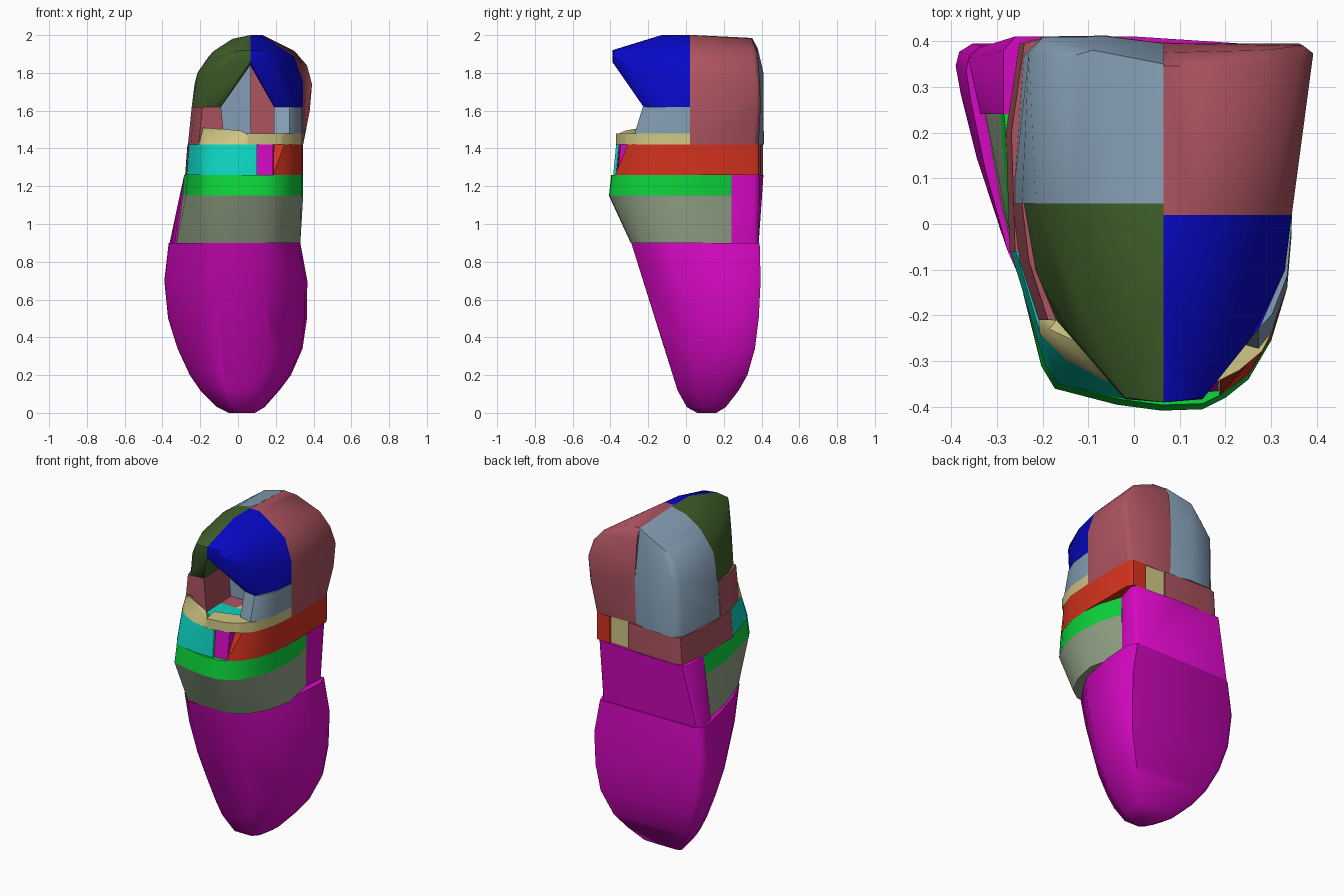
import bpy, bmesh, math

cube = bpy.data.objects.get("Cube")
if cube:
    bpy.data.objects.remove(cube, do_unlink=True)


def material(name, rgb):
    lin = [((c / 255 + 0.055) / 1.055) ** 2.4 if c > 10 else c / 255 / 12.92 for c in rgb]
    m = bpy.data.materials.new(name)
    m.use_nodes = True
    m.diffuse_color = (*lin, 1)
    m.node_tree.nodes["Principled BSDF"].inputs["Base Color"].default_value = (*lin, 1)
    return m


magenta = material("magenta", (214, 8, 194))
green = material("bright green", (12, 214, 60))
sage = material("sage", (146, 162, 134))
teal = material("teal", (12, 212, 192))
red = material("red", (212, 50, 30))
beige = material("beige", (208, 199, 132))
slate = material("slate blue", (132, 158, 180))
rose = material("rose", (172, 83, 95))
blue = material("deep blue", (8, 8, 200))
olive = material("olive", (65, 97, 43))


def hull(name, mat, points):
    """Convex solid around a few corner points."""
    bm = bmesh.new()
    for p in points:
        bm.verts.new(p)
    res = bmesh.ops.convex_hull(bm, input=bm.verts)
    loose = {v for v in res["geom_interior"] + res["geom_unused"]
             if isinstance(v, bmesh.types.BMVert)}
    bmesh.ops.delete(bm, geom=list(loose), context='VERTS')
    bmesh.ops.dissolve_limit(bm, angle_limit=math.radians(1), verts=bm.verts, edges=bm.edges)
    bmesh.ops.recalc_face_normals(bm, faces=bm.faces)
    me = bpy.data.meshes.new(name)
    bm.to_mesh(me)
    bm.free()
    me.materials.append(mat)
    ob = bpy.data.objects.new(name, me)
    bpy.context.collection.objects.link(ob)
    bpy.ops.object.select_all(action='DESELECT')
    ob.select_set(True)
    bpy.context.view_layer.objects.active = ob
    bpy.ops.object.shade_smooth_by_angle(angle=math.radians(48))


def slab(name, mat, z0, low, z1, high):
    """Convex solid between a lower and an upper outline."""
    hull(name, mat, [(x, y, z0) for x, y in low] + [(x, y, z1) for x, y in high])


# Lower body: one cross-section scaled to each height (z, x min, x max, y front, y back)
section = [(-.33, 0), (.45, 0), (.83, .3), (.97, .65), (1, .89), (.92, 1),
           (-.9, 1), (-.98, .97), (-1, .92), (-.97, .82), (-.88, .6), (-.74, .34), (-.54, .11)]
rings = [(0, -.05, .09, .06, .16), (.03, -.11, .14, .005, .21), (.12, -.2, .22, -.045, .28),
         (.2, -.255, .28, -.07, .325), (.34, -.32, .342, -.112, .365),
         (.5, -.37, .365, -.16, .385), (.7, -.39, .367, -.225, .395),
         (.9, -.367, .33, -.29, .39)]
hull("lower_body", magenta,
     [((a + b) / 2 + u * (b - a) / 2, c + v * (d - c), z)
      for z, a, b, c, d in rings for u, v in section])

# Upper back block
hull("back_block", magenta,
     [(-.335, .24, .9), (-.362, .36, .9), (-.34, .385, .9), (.28, .385, .9), (.3, .36, .9),
      (.285, .24, .9), (.29, .24, 1.26), (.325, .36, 1.26),
      (.305, .39, 1.26), (0, .41, 1.26), (-.26, .41, 1.26), (-.285, .38, 1.26),
      (-.285, .24, 1.26)])

# Two stacked bands in front of it
band = [(-.284, .24), (-.268, 0), (-.195, -.31), (-.165, -.36), (-.03, -.395), (.06, -.408),
        (.15, -.405), (.2, -.38), (.25, -.34), (.3, -.255), (.335, -.14), (.345, -.02),
        (.335, .1), (.29, .24)]
waist = [(-.325, .24), (-.29, .04), (-.21, -.2), (-.14, -.28), (-.05, -.29), (.1, -.293),
         (.17, -.285), (.24, -.235), (.3, -.12), (.33, .02), (.285, .24)]
slab("chest_band", sage, .9, waist, 1.15, [(x - (.008 if x < 0 else 0), y) for x, y in band])
slab("neck_band", green, 1.15, [(x - (.008 if x < 0 else 0), y) for x, y in band],
     1.26, [(x, y * .97 if y < 0 else y) for x, y in band])

# Collar pieces sitting on the neck band
collar_side = [(.335, -.14), (.345, 0), (.345, .35), (.325, .385), (.24, .39), (.19, .3)]
slab("collar_left", red, 1.26, [(.187, -.375), (.25, -.33), (.3, -.25)] + collar_side,
     1.42, [(.19, -.29), (.245, -.31), (.3, -.24)] + collar_side)
slab("collar_front", magenta, 1.26, [(.1, -.37), (.185, -.365), (.19, -.1), (.1, -.1)],
     1.42, [(.1, -.355), (.185, -.345), (.19, -.1), (.1, -.1)])
slab("collar_right", teal,
     1.26, [(-.27, -.06), (-.195, -.305), (-.165, -.35), (-.03, -.38), (.1, -.385), (.1, -.06)],
     1.42, [(-.258, -.06), (-.205, -.24), (-.15, -.295), (-.06, -.345), (.1, -.37), (.1, -.06)])
nape = [(.03, -.06), (.19, -.1), (.24, .38), (.11, .385)]
slab("collar_back", beige, 1.26, nape, 1.42, nape)
slab("collar_back_right", rose,
     1.26, [(-.272, -.06), (.03, -.06), (.11, .395), (-.2, .408), (-.25, .395), (-.28, .2)],
     1.42, [(-.26, -.06), (.03, -.06), (.11, .395), (-.19, .408), (-.24, .395), (-.268, .2)])

# Lip strip around the front opening
hull("lip_right", beige,
     [(-.208, -.21, 1.42), (-.206, -.24, 1.42), (-.15, -.295, 1.42), (-.06, -.345, 1.42),
      (.05, -.37, 1.42), (-.185, -.23, 1.51), (-.17, -.21, 1.5), (.05, -.365, 1.475),
      (.01, -.32, 1.495), (.03, -.27, 1.42), (-.12, -.21, 1.42)])
lip_front = [(.05, -.37), (.16, -.355), (.23, -.32), (.2, -.22), (.03, -.27)]
slab("lip_front", beige, 1.42, lip_front, 1.478, lip_front)
lip_side = [(.23, -.32), (.28, -.278), (.302, -.235), (.335, -.135), (.345, 0), (.345, .03),
            (.19, .03), (.19, -.24)]
slab("lip_left", beige, 1.42, lip_side, 1.48, lip_side)

# Cheek blocks under the hood
cheek = [(.19, -.25), (.272, -.272), (.302, -.235), (.335, -.135), (.345, 0), (.345, .02),
         (.19, .02)]
slab("cheek_left", slate, 1.48, cheek, 1.62, [(x, y * .84 if y < 0 else y) for x, y in cheek])
slab("cheek_right", rose,
     1.42, [(-.265, .045), (-.25, -.08), (-.208, -.21), (-.07, -.2), (-.08, .045)],
     1.62, [(-.245, .045), (-.23, -.08), (-.188, -.21), (-.09, -.2), (-.1, .045)])

# Rear halves of the head
hull("head_back_right", slate,
     [(.065, .045, z) for z in (1.42, 2.0)] + [(.065, .385, 1.42), (.065, .395, 1.7)] +
     [(-.26, .045, 1.42), (-.245, .045, 1.62), (-.215, .045, 1.8), (-.13, .045, 1.915),
      (-.03, .045, 1.98), (-.26, .1, 1.42), (-.24, .37, 1.42), (-.2, .41, 1.42),
      (-.23, .375, 1.74), (-.2, .408, 1.74), (-.16, .36, 1.88), (-.06, .412, 1.42),
      (-.06, .41, 1.8), (-.09, .38, 1.93), (.065, .35, 1.985)])
hull("head_back_left", rose,
     [(.065, .02, 1.42), (.065, .02, 2.0), (.065, .385, 1.42), (.065, .395, 1.7),
      (.065, .375, 1.93), (.065, .345, 1.985), (.13, .02, 2.0), (.3, .02, 1.885),
      (.345, .02, 1.75), (.345, .02, 1.42), (.345, .35, 1.42), (.325, .385, 1.42),
      (.38, .37, 1.6), (.36, .395, 1.62), (.392, .373, 1.74), (.37, .39, 1.76),
      (.365, .36, 1.84), (.3, .355, 1.915), (.28, .38, 1.9), (.15, .345, 1.98)])

# Hood halves overhanging the front opening
hull("hood_left", blue,
     [(.345, .02, 1.62), (.33, -.1, 1.62), (.275, -.225, 1.62), (.19, -.21, 1.62),
      (.19, .02, 1.62), (.065, .02, 1.84), (.065, -.39, 1.858), (.065, -.39, 1.92),
      (.15, -.383, 1.883), (.145, -.38, 1.915), (.065, -.13, 2.0), (.12, -.1, 1.995),
      (.065, .02, 2.0), (.13, .02, 2.0), (.3, .02, 1.885), (.345, .02, 1.75),
      (.24, -.27, 1.8), (.25, -.17, 1.89)])
hull("hood_right", olive,
     [(-.24, .045, 1.62), (-.215, -.1, 1.62), (-.17, -.21, 1.62), (-.09, -.2, 1.62),
      (-.09, .045, 1.62), (.065, .045, 1.84), (.065, -.39, 1.858), (.065, -.39, 1.92),
      (-.02, -.383, 1.883), (-.015, -.38, 1.915), (.065, -.13, 2.0), (.02, -.1, 1.99),
      (.065, .045, 2.0), (-.03, .045, 1.98), (-.13, .045, 1.915), (-.215, .045, 1.8),
      (-.13, -.25, 1.78), (-.12, -.17, 1.88)])
